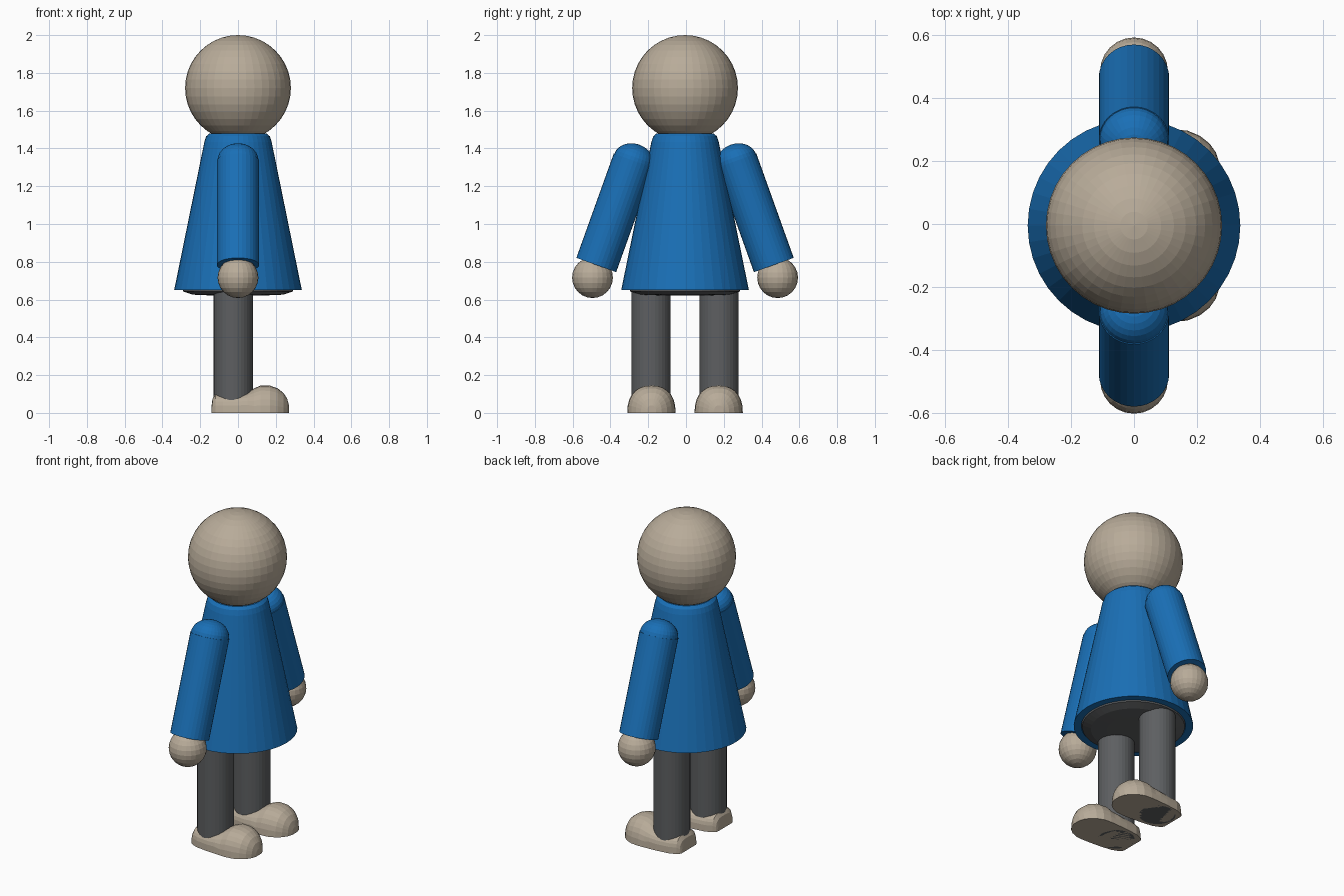
import bpy, bmesh, math
from mathutils import Vector

if "Cube" in bpy.data.objects:
    bpy.data.objects.remove(bpy.data.objects["Cube"])

YC = -0.005  # figure's mid-plane


def mat(name, rgb):
    m = bpy.data.materials.new(name)
    m.diffuse_color = (*rgb, 1)
    m.use_nodes = True
    m.node_tree.nodes["Principled BSDF"].inputs["Base Color"].default_value = m.diffuse_color
    return m


BLUE = mat("blue", (0.01, 0.16, 0.47))
SKIN = mat("beige", (0.48, 0.41, 0.32))
DARK = mat("dark_grey", (0.11, 0.115, 0.12))


def loft(name, rings, material):
    """Skin a list of equal-length rings and cap both ends."""
    bm = bmesh.new()
    vs = [[bm.verts.new(p) for p in r] for r in rings]
    n = len(vs[0])
    for a, b in zip(vs, vs[1:]):
        for i in range(n):
            j = (i + 1) % n
            bm.faces.new((a[i], a[j], b[j], b[i]))
    bm.faces.new(vs[0][::-1])
    bm.faces.new(vs[-1])
    bmesh.ops.recalc_face_normals(bm, faces=bm.faces)
    me = bpy.data.meshes.new(name)
    bm.to_mesh(me)
    bm.free()
    ob = bpy.data.objects.new(name, me)
    bpy.context.collection.objects.link(ob)
    me.materials.append(material)
    return ob


def lathe(name, profile, base, axis, material, n=32):
    """Revolve (radius, distance) points round an axis starting at base."""
    q = Vector((0, 0, 1)).rotation_difference(Vector(axis).normalized())
    rings = [[Vector(base) + q @ Vector((r * math.cos(2 * math.pi * i / n),
                                         r * math.sin(2 * math.pi * i / n), h))
              for i in range(n)] for r, h in profile]
    return loft(name, rings, material)


def ball(name, centre, radius, material, seg=32):
    bpy.ops.mesh.primitive_uv_sphere_add(segments=seg, ring_count=seg // 2,
                                         radius=radius, location=centre)
    ob = bpy.context.object
    ob.name = name
    ob.data.materials.append(material)
    return ob


# Head
ball("head", (0, YC, 1.72), 0.28, SKIN, 40)

# Flared coat with a rounded collar and a recessed hem
lathe("coat", [(0.29, 0.67), (0.295, 0.65), (0.338, 0.65), (0.178, 1.435),
               (0.168, 1.465), (0.15, 1.48)], (0, YC, 0), (0, 0, 1), BLUE, 40)

# Dark underside closing the coat
lathe("hips", [(0.294, 0.66), (0.29, 0.643), (0.24, 0.626), (0.15, 0.622)],
      (0, YC, 0), (0, 0, 1), DARK, 40)

# Shoe cross-sections along x: (x, half width, height)
SHOE = [(-0.14, 0.072, 0.035), (-0.135, 0.082, 0.075), (-0.12, 0.095, 0.1),
        (-0.08, 0.112, 0.1), (0.0, 0.122, 0.1), (0.05, 0.125, 0.108),
        (0.085, 0.127, 0.13), (0.12, 0.128, 0.145), (0.17, 0.124, 0.144),
        (0.21, 0.107, 0.13), (0.24, 0.083, 0.106), (0.26, 0.055, 0.076),
        (0.27, 0.025, 0.04)]


def shoe_ring(x, w, h, y, n=14):
    e = 0.62 if x < 0.06 else 0.85
    pts = []
    for i in range(n + 1):
        a = math.pi * i / n
        c, s = math.cos(a), max(0.0, math.sin(a))
        pts.append((x, y + w * math.copysign(abs(c) ** e, c), h * s ** e))
    return pts


for side, s in (("left", 1), ("right", -1)):
    # Leg and shoe
    lathe(side + "_leg", [(0.104, 0), (0.104, 0.66)],
          (-0.025, YC + s * 0.18, 0), (0, 0, 1), DARK)
    loft(side + "_shoe", [shoe_ring(*p, YC + s * 0.178) for p in SHOE], SKIN)

    # Sleeve, shoulder cap and hand
    top = Vector((0, YC + s * 0.272, 1.335))
    low = Vector((0, YC + s * 0.47, 0.783))
    d = low - top
    lathe(side + "_sleeve", [(0.112, 0), (0.112, d.length)], top, d, BLUE)
    dome = [(0.109 * math.cos(a), 0.09 * math.sin(a))
            for a in [math.pi / 2 * k / 7 for k in range(7)]] + [(0.004, 0.09)]
    lathe(side + "_shoulder", [(0.109, -0.005)] + dome, top, -d, BLUE)
    ball(side + "_hand", (0, YC + s * 0.49, 0.716), 0.108, SKIN, 24)
